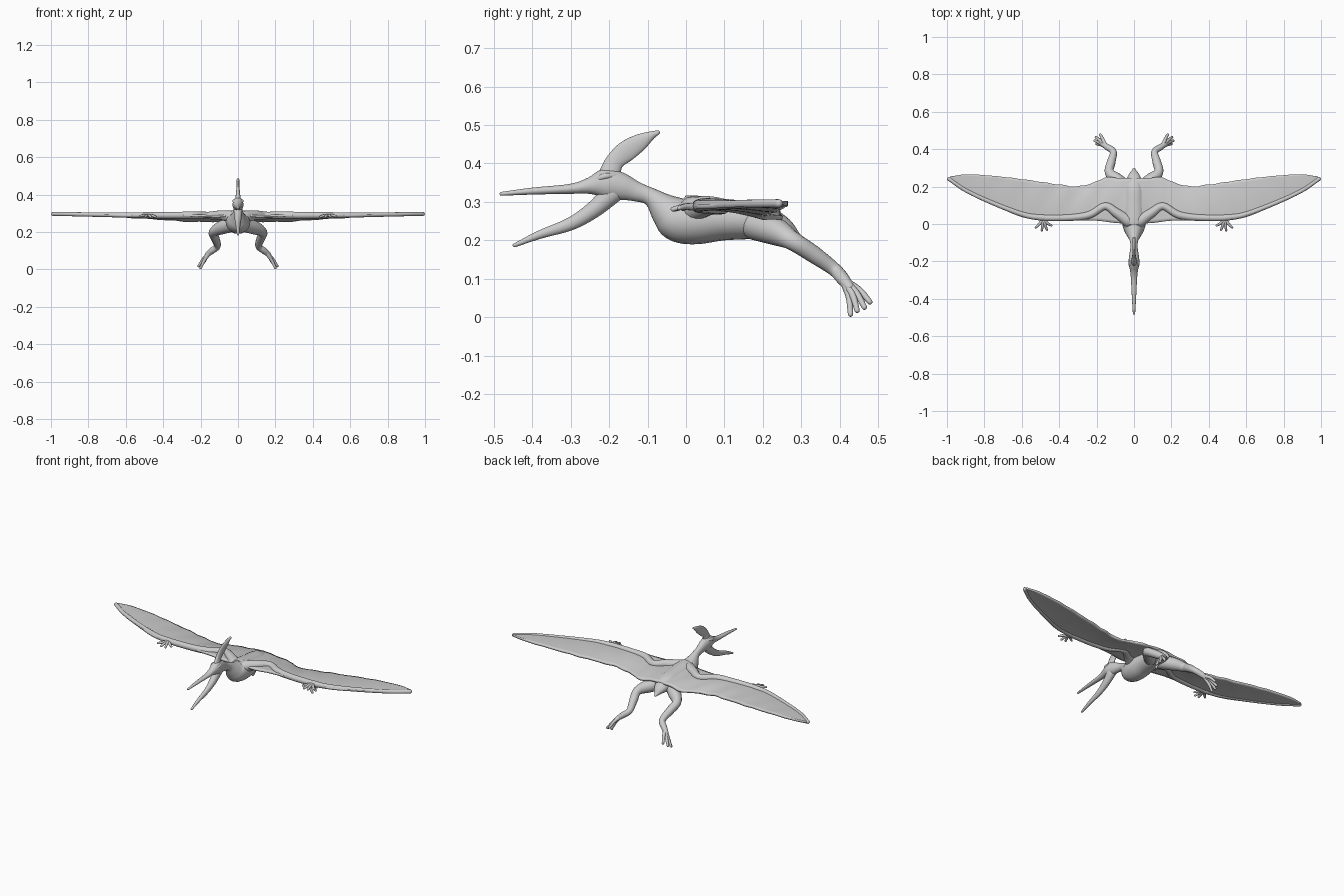
import bpy, bmesh, math
from mathutils import Vector

if "Cube" in bpy.data.objects:
    bpy.data.objects.remove(bpy.data.objects["Cube"])


def spline(points, steps):
    """Catmull-Rom through tuples of any length."""
    p = [Vector(q) for q in points]
    p = [p[0] * 2 - p[1]] + p + [p[-1] * 2 - p[-2]]
    out = []
    for i in range(1, len(p) - 2):
        a, b, c, d = p[i - 1:i + 3]
        for k in range(steps):
            t = k / steps
            out.append((b * 2 + (c - a) * t + (a * 2 - b * 5 + c * 4 - d) * t ** 2
                        + (b * 3 - a - c * 3 + d) * t ** 3) * 0.5)
    return out + [p[-2]]


def finish(name, verts, faces, mirror):
    me = bpy.data.meshes.new(name)
    me.from_pydata(verts, [], faces)
    bm = bmesh.new()
    bm.from_mesh(me)
    bmesh.ops.recalc_face_normals(bm, faces=bm.faces)
    for f in bm.faces:
        f.smooth = True
    bm.to_mesh(me)
    bm.free()
    ob = bpy.data.objects.new(name, me)
    bpy.context.collection.objects.link(ob)
    if mirror:
        ob.modifiers.new("Mirror", 'MIRROR')
    return ob


def tube(name, points, mirror=False, steps=5, sides=20):
    """Rounded tube; each point is x, y, z, half width, half height."""
    rings = spline(points, steps)
    pos = [Vector(r[:3]) for r in rings]
    n = len(rings)
    sections = []
    for i, r in enumerate(rings):
        t = (pos[min(i + 1, n - 1)] - pos[max(i - 1, 0)]).normalized()
        w, h = max(r[3], 0.003), max(r[4], 0.003)
        caps = [0]
        if i == 0:
            caps = [-80, -55, -30, 0]
        elif i == n - 1:
            caps = [0, 30, 55, 80]
        for a in caps:
            s, c = math.sin(math.radians(a)), math.cos(math.radians(a))
            sections.append((pos[i] + t * min(w, h) * s, t, w * c, h * c))
    verts, faces = [], []
    for c, t, w, h in sections:
        side = t.cross(Vector((0, 0, 1))).normalized()
        up = side.cross(t)
        for k in range(sides):
            a = math.tau * k / sides
            verts.append(c + side * w * math.cos(a) + up * h * math.sin(a))
    for i in range(len(sections) - 1):
        for k in range(sides):
            j = (k + 1) % sides
            faces.append((i * sides + k, i * sides + j,
                          (i + 1) * sides + j, (i + 1) * sides + k))
    faces += [tuple(range(sides)), tuple(range(len(verts) - sides, len(verts)))]
    return finish(name, verts, faces, mirror)


def limb(name, points, steps=5, sides=16):
    """Round mirrored tube; each point is x, y, z, radius."""
    return tube(name, [(*p, p[3]) for p in points], True, steps, sides)


# Beak, skull, neck, torso and tail stub in one flowing form
tube("body", [
    (0, -.48, .321, .006, .005), (0, -.40, .328, .011, .009), (0, -.30, .334, .016, .013),
    (0, -.25, .342, .021, .022), (0, -.21, .347, .029, .040), (0, -.17, .340, .026, .036),
    (0, -.13, .327, .020, .026), (0, -.09, .312, .022, .024), (0, -.05, .277, .042, .046),
    (0, -.02, .257, .058, .061), (0, .03, .253, .066, .063), (0, .10, .254, .062, .054),
    (0, .19, .250, .055, .046), (0, .25, .236, .036, .028), (0, .292, .212, .008, .007)])

# Open lower jaw
tube("lower_jaw", [
    (0, -.446, .187, .006, .005), (0, -.38, .215, .010, .011), (0, -.30, .243, .014, .017),
    (0, -.24, .280, .020, .022), (0, -.19, .325, .024, .028)])

# Flat head crest
tube("crest", [
    (0, -.20, .370, .016, .028), (0, -.185, .405, .011, .024), (0, -.155, .432, .009, .027),
    (0, -.12, .455, .009, .022), (0, -.09, .473, .008, .011), (0, -.074, .480, .007, .006)])

# Brow ridges
limb("brow", [(.014, -.235, .356, .006), (.022, -.212, .366, .008), (.016, -.185, .368, .006)])

# Wing membrane: x, leading y, leading z, trailing y, trailing z
stations = spline([
    (0, 0, .295, .245, .275), (.09, .005, .285, .245, .262), (.15, .012, .285, .250, .260),
    (.20, .018, .287, .225, .258), (.30, .020, .288, .200, .262), (.40, .022, .287, .210, .270),
    (.57, .030, .287, .235, .280), (.73, .090, .290, .255, .290),
    (.89, .165, .294, .265, .296), (.985, .238, .296, .254, .297)], 8)
CHORD = 14
verts, faces = [], []
for i, (x, yl, zl, yt, zt) in enumerate(stations):
    yt += .003 * math.sin(x * 70) * min(1, x * 5) * (1 - x)
    for j in range(CHORD + 1):
        t = j / CHORD
        wave = .003 * math.sin(x * 45 + t * 5) * t * (1 - x)
        verts.append((x, yl + (yt - yl) * t,
                      zl + (zt - zl) * t + .008 * math.sin(math.pi * t) * (1 - x) + wave))
for i in range(len(stations) - 1):
    for j in range(CHORD):
        a = i * (CHORD + 1) + j
        faces.append((a, a + 1, a + CHORD + 2, a + CHORD + 1))
wing = finish("wing_membrane", verts, faces, True)
wing.modifiers["Mirror"].use_clip = True
solid = wing.modifiers.new("Thickness", 'SOLIDIFY')
solid.thickness = .012
solid.offset = 0

# Arm bones and the long wing finger along the leading edge
limb("arm", [
    (.03, .015, .280, .034), (.095, .06, .290, .025), (.155, .095, .288, .020),
    (.235, .05, .290, .020), (.33, .035, .289, .018), (.45, .032, .289, .017),
    (.51, .035, .289, .016)])
limb("wing_finger", [
    (.48, .033, .289, .017), (.58, .047, .290, .014), (.73, .102, .292, .012),
    (.89, .175, .295, .011), (.988, .241, .296, .011)])

# Clawed hand fingers at the wrist
for i, (x, y, z) in enumerate([(.442, -.008, .282), (.466, -.031, .280),
                               (.493, -.034, .281), (.525, -.018, .284)]):
    limb(f"hand_finger_{i + 1}", [
        (.485, .028, .287, .011), ((.485 + x) / 2, y * .4 + .008, .288, .008),
        (x, y, z, .006)], 4, 10)

# Hind legs
limb("leg", [
    (.03, .18, .240, .040), (.09, .235, .222, .036), (.132, .278, .198, .025),
    (.122, .33, .165, .023), (.110, .385, .125, .018), (.138, .408, .100, .017),
    (.165, .425, .078, .013)])

# Splayed toes
for i, (x, y, z) in enumerate([(.200, .428, .008), (.210, .445, .018),
                               (.203, .464, .026), (.180, .478, .040)]):
    s = Vector((.150, .413, .092))
    e = Vector((x, y, z))
    m = s.lerp(e, .55) + Vector((0, .003, .006))
    limb(f"toe_{i + 1}", [(*s, .012), (*m, .009), (*e, .007)], 4, 10)
